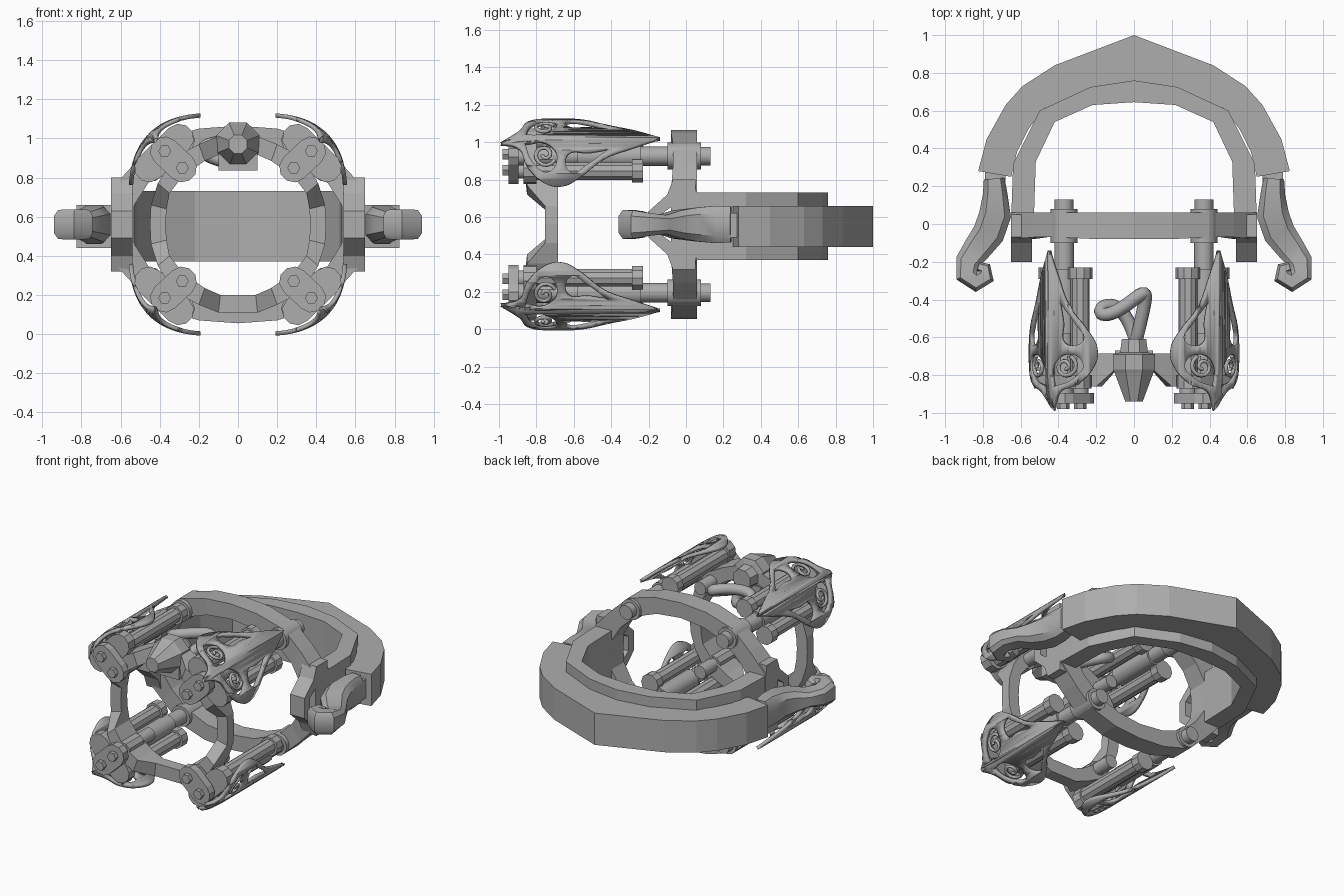
import bpy, bmesh, math
from mathutils import Vector

if "Cube" in bpy.data.objects:
    bpy.data.objects.remove(bpy.data.objects["Cube"])

MID = 0.56  # height of the horizontal symmetry plane
metal = bpy.data.materials.new("grey_metal")
metal.diffuse_color = (0.42, 0.42, 0.42, 1)
metal.use_nodes = True
metal.node_tree.nodes["Principled BSDF"].inputs["Base Color"].default_value = metal.diffuse_color


def finish(name, bm, smooth=None):
    bmesh.ops.recalc_face_normals(bm, faces=bm.faces)
    me = bpy.data.meshes.new(name)
    bm.to_mesh(me)
    bm.free()
    me.materials.append(metal)
    ob = bpy.data.objects.new(name, me)
    bpy.context.collection.objects.link(ob)
    if smooth:
        bpy.ops.object.select_all(action='DESELECT')
        ob.select_set(True)
        bpy.context.view_layer.objects.active = ob
        bpy.ops.object.shade_smooth_by_angle(angle=math.radians(smooth))
    return ob


def loft(name, sections, closed=False, smooth=None):
    """Skin a row of equal-sized cross-sections."""
    bm = bmesh.new()
    rows = [[bm.verts.new(p) for p in s] for s in sections]
    n = len(rows[0])
    pairs = list(zip(rows, rows[1:])) + ([(rows[-1], rows[0])] if closed else [])
    for a, b in pairs:
        for i in range(n):
            j = (i + 1) % n
            bm.faces.new((a[i], a[j], b[j], b[i]))
    if not closed:
        bm.faces.new(rows[0])
        bm.faces.new(rows[-1])
    return finish(name, bm, smooth)


def lathe_y(name, x, z, profile, sides=12, smooth=35, turn=0.0):
    """Turned part along y; profile is (y, radius)."""
    ang = [2 * math.pi * (i + turn) / sides for i in range(sides)]
    return loft(name, [[(x + r * math.cos(a), y, z + r * math.sin(a)) for a in ang]
                       for y, r in profile], smooth=smooth)


def full_loop(quad):
    """Quarter of a loop (top to side) mirrored to a whole loop."""
    right = quad + [(x, 2 * MID - z) for x, z in quad[-2::-1]]
    return right + [(-x, z) for x, z in right[-2:0:-1]]


def frame(name, outer, inner, front, back):
    """Closed ring; front holds the front y for each quarter point."""
    fy = front + front[-2::-1]
    fy = fy + fy[-2:0:-1]
    o, i = full_loop(outer), full_loop(inner)
    return loft(name, [[(a[0], f, a[1]), (a[0], back, a[1]), (b[0], back, b[1]), (b[0], f, b[1])]
                       for a, b, f in zip(o, i, fy)], closed=True)


def band(name, outer, inner, z0, z1):
    """Horseshoe band from half outlines."""
    def whole(h):
        return h + [(-x, y) for x, y in h[-2::-1]]
    return loft(name, [[(a[0], a[1], z0), (a[0], a[1], z1), (b[0], b[1], z1), (b[0], b[1], z0)]
                       for a, b in zip(whole(outer), whole(inner))])


def tube(name, pts, r, cyclic=False, sides=3):
    cu = bpy.data.curves.new(name, 'CURVE')
    cu.dimensions = '3D'
    cu.bevel_depth, cu.bevel_resolution = r, sides
    sp = cu.splines.new('POLY')
    sp.points.add(len(pts) - 1)
    for p, c in zip(sp.points, pts):
        p.co = (*c, 1)
    sp.use_cyclic_u = cyclic
    sp.use_smooth = True
    cu.use_fill_caps = True
    cu.materials.append(metal)
    ob = bpy.data.objects.new(name, cu)
    bpy.context.collection.objects.link(ob)


# Rear ring, front ring
frame("rear_ring",
      [(0, 1.065), (.2, 1.05), (.4, .99), (.53, .87), (.65, .74), (.65, MID)],
      [(0, .96), (.18, .94), (.34, .88), (.46, .77), (.53, .66), (.535, MID)],
      [-.08, -.08, -.07, -.07, -.08, -.08], .06)
frame("front_ring",
      [(0, 1.01), (.1, 1.01), (.2, .97), (.33, .9), (.41, .77), (.445, .66), (.45, MID)],
      [(0, .92), (.09, .92), (.17, .885), (.28, .81), (.35, .72), (.365, .64), (.37, MID)],
      [-.77, -.77, -.86, -.86, -.85, -.755, -.755], -.685)

# Horseshoe bands behind the rear ring
band("inner_band",
     [(.65, .03), (.64, .32), (.5, .6), (.23, .725), (0, .76)],
     [(.53, .03), (.52, .33), (.42, .54), (.22, .63), (0, .645)], .37, .73)
band("outer_band",
     [(.825, .28), (.78, .45), (.68, .63), (.59, .73), (.42, .84), (0, 1.0)],
     [(.65, .25), (.62, .38), (.56, .5), (.48, .61), (.23, .72), (0, .755)], .44, .66)

for s, side in ((1, "right"), (-1, "left")):
    # Side bracket with a window, built as a closed frame
    out = [(.05, .80), (-.07, .80), (-.1, .72), (-.2, .63), (-.2, .49), (-.1, .40), (-.07, .32), (.05, .32)]
    inn = [(-.02, .66), (-.04, .66), (-.07, .66), (-.14, .61), (-.14, .51), (-.07, .46), (-.04, .46), (-.02, .46)]
    loft(side + "_bracket", [[(s * .54, a[0], a[1]), (s * .65, a[0], a[1]),
                              (s * .65, b[0], b[1]), (s * .54, b[0], b[1])]
                             for a, b in zip(out, inn)], closed=True)
    # Band end joint
    loft(side + "_joint", [[(s * x, y, z) for x, z in
                            ((.68, .49), (.79, .49), (.79, .62), (.68, .62))] for y in (.15, .3)])
    # Clasp arm that curls in at its tip: x, y, half width, half height
    path = [(.74, .24, .055, .095), (.735, .16, .065, .10), (.735, .05, .085, .09), (.77, -.05, .085, .075),
            (.83, -.13, .075, .05), (.88, -.2, .065, .06), (.885, -.27, .06, .075), (.835, -.305, .055, .077),
            (.785, -.275, .05, .075), (.79, -.235, .035, .07), (.825, -.225, .025, .06)]
    secs = []
    for i, (x, y, w, h) in enumerate(path):
        a, b = path[max(i - 1, 0)], path[min(i + 1, len(path) - 1)]
        t = Vector((b[0] - a[0], b[1] - a[1])).normalized()
        ring = [(1, .6), (.6, 1), (-.6, 1), (-1, .6), (-1, -.6), (-.6, -1), (.6, -1), (1, -.6)]
        secs.append([(s * (x - t.y * w * p), y + t.x * w * p, MID + h * q) for p, q in ring])
    loft(side + "_clasp_arm", secs, smooth=35)

# Pointed plug and twisted link on the top of the front ring
lathe_y("plug", 0, .97, [(-.94, .05), (-.79, .11), (-.77, .12), (-.69, .12), (-.68, .08), (-.61, .07)], 8, None, .5)
loft("plug_foot", [[(x, y, z) for x, y in ((-.1, -.79), (.1, -.79), (.1, -.67), (-.1, -.67))]
                   for z in (.835, .92)])
knot = []
for i in range(48):
    t = 2 * math.pi * i / 48
    a, b = .085 * math.sin(t) + .02 * math.cos(2 * t), .075 * math.sin(2 * t)
    knot.append((-.04 + 1.25 * a + .3 * b, -.475 - .25 * a + .9 * b + .07 * math.cos(t),
                 .93 + .055 * math.cos(t)))
tube("twisted_link", knot, .036, True)


# Corner pods
def shield_point(u, v, lift, sx, sz):
    """Bend flat shield coordinates around the corner diagonal."""
    n = .11 * (1 - (v / .25) ** 2) + lift - .04 * max(0, (-.8 - u) / .19) ** 2
    k = math.sqrt(.5)
    return (sx * (.37 + k * (n - v)), u, MID + sz * (.38 + k * (n + v)))


def flat_outline(cu, pts, tips=()):
    sp = cu.splines.new('BEZIER')
    sp.bezier_points.add(len(pts) - 1)
    sp.use_cyclic_u, sp.resolution_u = True, 5
    for i, (p, c) in enumerate(zip(sp.bezier_points, pts)):
        p.co = (*c, 0)
        p.handle_left_type = p.handle_right_type = 'VECTOR' if i in tips else 'AUTO'


def shield(name, sx, sz):
    """Pierced leaf plate: filled outline, cut into strips, then bent."""
    cu = bpy.data.curves.new("outline", 'CURVE')
    cu.dimensions, cu.fill_mode = '2D', 'BOTH'
    half = [(-.89, .065), (-.85, .16), (-.76, .235), (-.66, .25), (-.57, .215), (-.43, .12), (-.28, .06)]
    flat_outline(cu, [(-.99, 0)] + half + [(-.14, 0)] + [(u, -v) for u, v in half[::-1]], (0, 8))
    for m in (1, -1):
        flat_outline(cu, [(-.63, m * .1), (-.62, m * .19), (-.53, m * .155), (-.41, m * .07), (-.52, m * .09)], (3,))
        flat_outline(cu, [(-.86, m * .03), (-.82, m * .14), (-.74, m * .19), (-.69, m * .13), (-.75, m * .03)], (0,))
    ob = bpy.data.objects.new("outline", cu)
    bpy.context.collection.objects.link(ob)
    me = bpy.data.meshes.new_from_object(ob.evaluated_get(bpy.context.evaluated_depsgraph_get()))
    bpy.data.objects.remove(ob)
    bm = bmesh.new()
    bm.from_mesh(me)
    bmesh.ops.remove_doubles(bm, verts=bm.verts, dist=1e-5)
    for i in range(-5, 6):
        bmesh.ops.bisect_plane(bm, geom=bm.verts[:] + bm.edges[:] + bm.faces[:],
                               plane_co=(0, i * .04, 0), plane_no=(0, 1, 0))
    for u in (-.9, -.8):
        bmesh.ops.bisect_plane(bm, geom=bm.verts[:] + bm.edges[:] + bm.faces[:],
                               plane_co=(u, 0, 0), plane_no=(1, 0, 0))
    for v in bm.verts:
        v.co = shield_point(v.co.x, v.co.y, 0, sx, sz)
    ob = finish(name, bm, 40)
    mod = ob.modifiers.new("thickness", 'SOLIDIFY')
    mod.thickness, mod.offset = .022, 0
    # Scrolls inside the head openings
    for m in (1, -1):
        pts = []
        for i in range(22):
            a, r = .5 + i * .42, .062 - .0024 * i
            pts.append(shield_point(-.755 + r * math.cos(a), m * (.1 + r * math.sin(a)), 0, sx, sz))
        tube(name + "_scroll", pts, .011, sides=1)


def capsule(name, p, q, r, y0, y1):
    """Link plate with rounded ends between two points in the xz plane."""
    p, q = Vector(p), Vector(q)
    base = math.atan2(*(q - p).yx)
    pts = []
    for c, off in ((q, -math.pi / 2), (p, math.pi / 2)):
        for i in range(6):
            a = base + off + math.pi * i / 5
            pts.append((c.x + r * math.cos(a), c.y + r * math.sin(a)))
    return loft(name, [[(x, y, z) for x, z in pts] for y in (y0, y1)])


for sx in (1, -1):
    for sz in (1, -1):
        tag = ("upper" if sz > 0 else "lower") + ("_right_" if sx > 0 else "_left_")

        def at(x, z):
            return sx * x, MID + sz * (z - MID)
        shield(tag + "shield", sx, sz)
        capsule(tag + "link", at(.375, .935), at(.285, .85), .075, -.95, -.895)
        capsule(tag + "cross_plate", at(.30, 1.0), at(.455, .85), .075, -.87, -.80)
        capsule(tag + "inner_plate", at(.36, .92), at(.285, .85), .06, -.86, -.70)
        for x, z in ((.375, .935), (.285, .85)):
            lathe_y(tag + "bolt", *at(x, z), [(-.98, .033), (-.86, .033)], 6, None)
        # Long telescoping rod through the rear ring
        lathe_y(tag + "rod", *at(.37, .925),
                [(-.9, .05), (-.58, .05), (-.58, .065), (-.24, .065), (-.24, .052), (-.1, .052), (-.1, .072),
                 (.08, .072), (.08, .05), (.13, .05)])
        lathe_y(tag + "short_rod", *at(.285, .85), [(-.9, .045), (-.56, .045)])
        # Two flank rods with collars
        for x, z in ((.285, .99), (.44, .845)):
            lathe_y(tag + "flank_rod", *at(x, z), [(-.85, .05), (-.29, .05), (-.29, .065), (-.23, .065)], 10)
